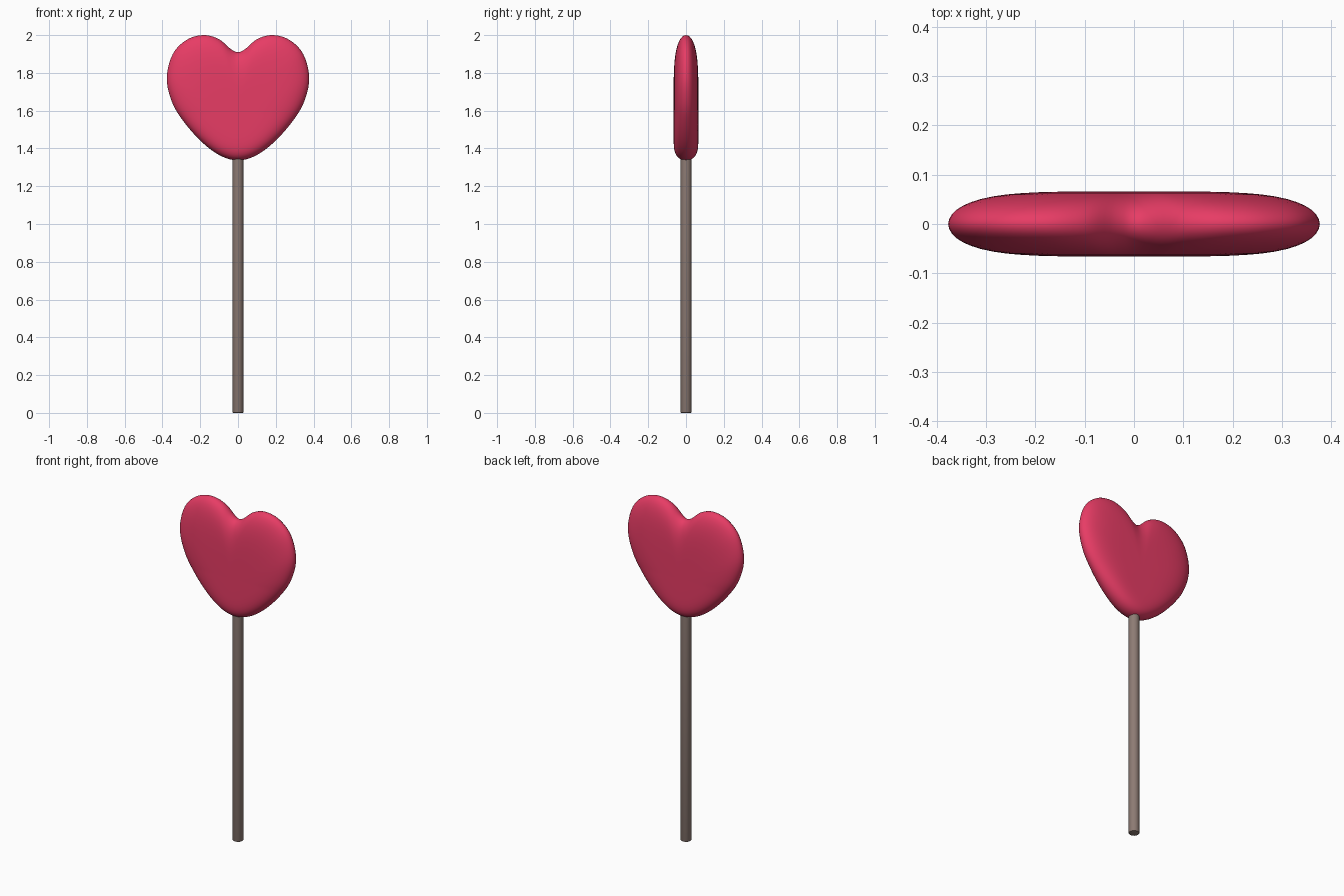
import bpy, bmesh, math
from mathutils import Vector

if "Cube" in bpy.data.objects:
    bpy.data.objects.remove(bpy.data.objects["Cube"])


def paint(obj, name, rgb):
    mat = bpy.data.materials.new(name)
    mat.diffuse_color = (*rgb, 1)
    mat.use_nodes = True
    mat.node_tree.nodes["Principled BSDF"].inputs["Base Color"].default_value = mat.diffuse_color
    obj.data.materials.append(mat)


def make_object(name, bm):
    bmesh.ops.recalc_face_normals(bm, faces=bm.faces)
    mesh = bpy.data.meshes.new(name)
    bm.to_mesh(mesh)
    bm.free()
    obj = bpy.data.objects.new(name, mesh)
    bpy.context.collection.objects.link(obj)
    bpy.context.view_layer.objects.active = obj
    obj.select_set(True)
    bpy.ops.object.shade_smooth_by_angle(angle=math.radians(40))
    obj.select_set(False)
    return obj


def smooth_loop(pts, steps):
    # closed Catmull-Rom curve through the points
    out, n = [], len(pts)
    for i in range(n):
        a, b, c, d = (Vector(pts[(i + k) % n]) for k in (-1, 0, 1, 2))
        for j in range(steps):
            t = j / steps
            out.append(0.5 * (2 * b + (c - a) * t + (2 * a - 5 * b + 4 * c - d) * t ** 2
                              + (3 * b - a - 3 * c + d) * t ** 3))
    return out


# Heart candy: outline (x, z) mirrored, then inflated in shrinking rings
half = [(0, 1.91), (.038, 1.926), (.10, 1.978), (.18, 2.0), (.27, 1.976), (.345, 1.90),
        (.377, 1.77), (.347, 1.64), (.28, 1.532), (.185, 1.428), (.09, 1.36), (0, 1.337)]
outline = smooth_loop(half + [(-x, z) for x, z in half[-2:0:-1]], 5)
centre = Vector((0, 1.58))
depth = 0.066
scales = [math.sin(math.pi / 2 * k / 14) for k in range(2, 14)]
scales = [s ** 0.8 for s in scales]
rings = [(s, -1) for s in scales] + [(1, 0)] + [(s, 1) for s in reversed(scales)]

bm = bmesh.new()
loops = []
for s, side in rings:
    loop = []
    for p in outline:
        d = p - centre
        down = max(0, -d.normalized().y)
        power = 4.6 + 3.4 * down          # fuller edge towards the tip
        q = centre + d * s
        y = side * depth * math.sqrt(max(0, 1 - s ** power))
        loop.append(bm.verts.new((q.x, y, q.y)))
    loops.append(loop)
n = len(outline)
for a, b in zip(loops, loops[1:]):
    for i in range(n):
        j = (i + 1) % n
        bm.faces.new((a[i], a[j], b[j], b[i]))
for loop, y in ((loops[0], -depth), (loops[-1], depth)):
    hub = bm.verts.new((0, y, centre.y))
    for i in range(n):
        bm.faces.new((loop[i], loop[(i + 1) % n], hub))
heart = make_object("heart_candy", bm)
paint(heart, "candy_red", (0.80, 0.045, 0.13))

# Stick, running a little way into the candy
bm = bmesh.new()
height = 1.42
bmesh.ops.create_cone(bm, cap_ends=True, segments=32, radius1=0.029, radius2=0.029, depth=height)
bmesh.ops.translate(bm, verts=bm.verts, vec=(0, 0, height / 2))
rim = [e for e in bm.edges if all(v.co.z < 0.01 for v in e.verts)]
bmesh.ops.bevel(bm, geom=rim, offset=0.003, segments=2, affect='EDGES', profile=0.5)
stick = make_object("stick", bm)
paint(stick, "stick_brown", (0.27, 0.20, 0.175))
